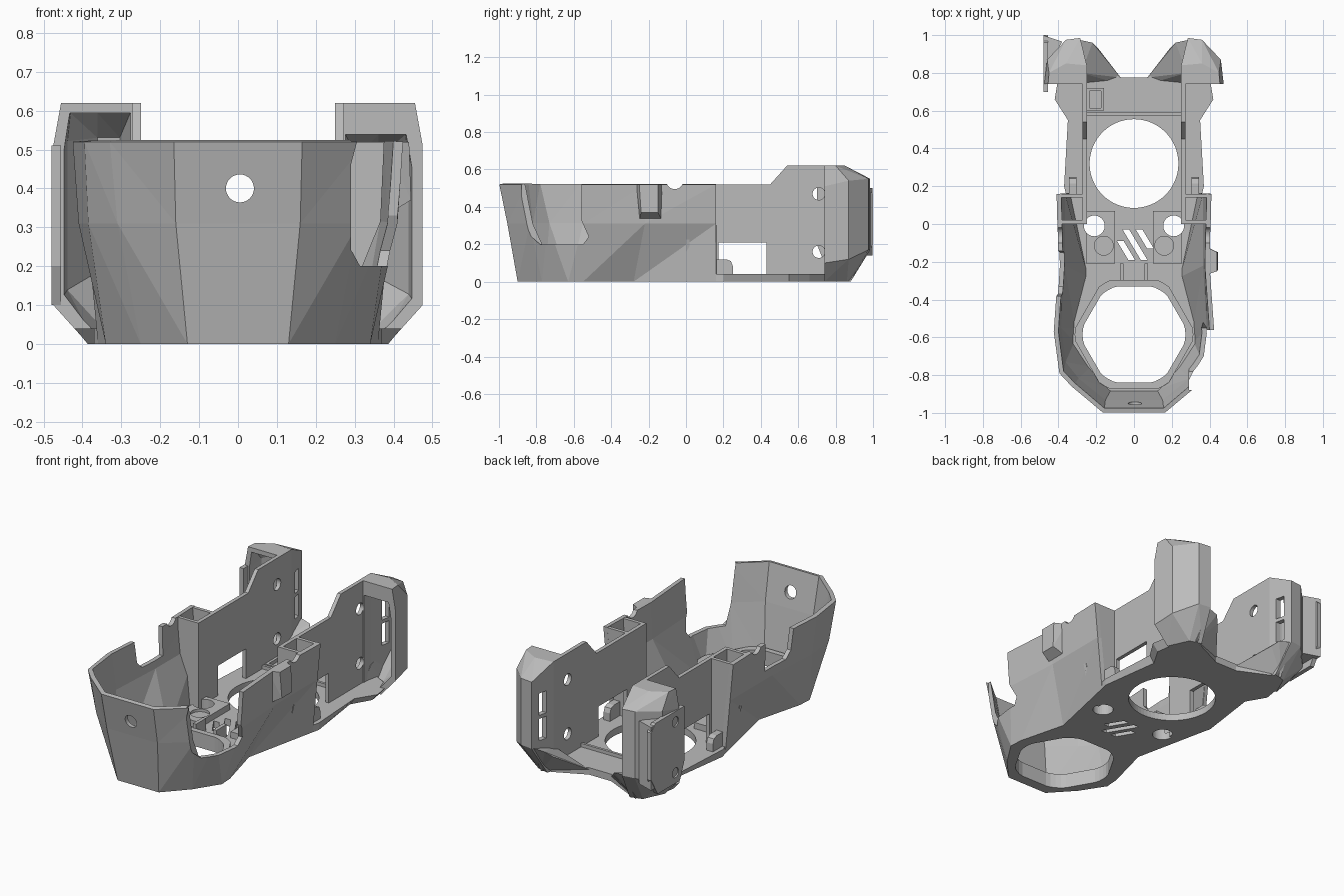
import bpy, bmesh, math

cube = bpy.data.objects.get("Cube")
if cube:
    bpy.data.objects.remove(cube, do_unlink=True)

grey = bpy.data.materials.new("plain_grey")
grey.use_nodes = True
grey.diffuse_color = (0.5, 0.5, 0.5, 1)
grey.node_tree.nodes["Principled BSDF"].inputs["Base Color"].default_value = grey.diffuse_color


def finish(name, bm):
    bmesh.ops.recalc_face_normals(bm, faces=bm.faces[:])
    mesh = bpy.data.meshes.new(name)
    bm.to_mesh(mesh)
    bm.free()
    mesh.materials.append(grey)
    obj = bpy.data.objects.new(name, mesh)
    bpy.context.collection.objects.link(obj)
    return obj


def prism(name, pts, axis, a, b):
    """Extrude a 2D profile along an axis from a to b."""
    def place(p, d):
        return {"x": (d, p[0], p[1]), "y": (p[0], d, p[1]), "z": (p[0], p[1], d)}[axis]
    bm = bmesh.new()
    lo = [bm.verts.new(place(p, a)) for p in pts]
    hi = [bm.verts.new(place(p, b)) for p in pts]
    bm.faces.new(lo)
    bm.faces.new(hi)
    n = len(pts)
    for i in range(n):
        j = (i + 1) % n
        bm.faces.new((lo[i], lo[j], hi[j], hi[i]))
    return finish(name, bm)


def box(name, x0, x1, y0, y1, z0, z1):
    return prism(name, [(x0, y0), (x1, y0), (x1, y1), (x0, y1)], "z", z0, z1)


def hull(name, pts):
    bm = bmesh.new()
    for p in pts:
        bm.verts.new(p)
    bmesh.ops.convex_hull(bm, input=bm.verts[:])
    loose = [v for v in bm.verts if not v.link_faces]
    bmesh.ops.delete(bm, geom=loose, context="VERTS")
    bmesh.ops.dissolve_limit(bm, angle_limit=0.01, verts=bm.verts[:], edges=bm.edges[:])
    return finish(name, bm)


def circle(cx, cy, r, n=32):
    return [(cx + r * math.cos(math.tau * i / n), cy + r * math.sin(math.tau * i / n)) for i in range(n)]


def apply(obj, mod):
    bpy.context.view_layer.objects.active = obj
    bpy.ops.object.modifier_apply(modifier=mod.name)


def cut(obj, *cutters):
    for c in cutters:
        mod = obj.modifiers.new("cut", "BOOLEAN")
        mod.operation = "DIFFERENCE"
        mod.solver = "EXACT"
        mod.object = c
        apply(obj, mod)
        bpy.data.objects.remove(c, do_unlink=True)


def hexagon(apothem, r_max, n=60):
    """Hexagon with rounded corners around the front opening."""
    pts = []
    for i in range(n):
        a = math.tau * i / n
        rem = (a % (math.pi / 3)) - math.pi / 6
        r = min(r_max, apothem / math.cos(rem))
        pts.append((r * math.cos(a), -0.585 + r * math.sin(a)))
    return pts


# Faceted front shell: three outlines lofted, from front corner to open rear
low = [(.13, -.9), (.25, -.77), (.34, -.63), (.335, -.55), (.265, -.28), (.36, .16)]
mid = [(.16, -.955), (.31, -.835), (.385, -.74), (.41, -.55), (.39, -.22), (.39, .16)]
top = [(.165, -.998), (.33, -.86), (.395, -.79), (.425, -.57), (.4, -.22), (.41, .16)]
bm = bmesh.new()
rows = []
for pts, z in ((low, 0), (mid, .31), (top, .52)):
    loop = [(-x, y) for x, y in reversed(pts)] + pts
    rows.append([bm.verts.new((x, y, z)) for x, y in loop])
for r0, r1 in zip(rows, rows[1:]):
    for i in range(len(r0) - 1):
        a, b, c, d = r0[i], r0[i + 1], r1[i + 1], r1[i]
        if i < len(low):
            a, b, c, d = b, c, d, a
        bm.faces.new((a, b, c))
        bm.faces.new((a, c, d))
bmesh.ops.dissolve_limit(bm, angle_limit=0.02, verts=bm.verts[:], edges=bm.edges[:])
shell = finish("front_shell", bm)
thick = shell.modifiers.new("wall", "SOLIDIFY")
thick.thickness = 0.025
thick.offset = -1
apply(shell, thick)
notch = [(-.88, .6), (-.88, .38), (-.86, .27), (-.78, .2), (-.55, .2), (-.52, .24), (-.56, .33), (-.56, .6)]
scoop = [(-.39, .6), (-.37, .4), (-.33, .36), (-.15, .36), (-.14, .6)]
cut(shell,
    prism("cutter", circle(.005, .4, .036), "y", -1.2, -.8),
    prism("cutter", notch, "x", .29, .6),
    prism("cutter", scoop, "x", -.6, -.25),
    prism("cutter", circle(-.06, .54, .045), "x", -.6, .6))

# Floor plate with chamfered rear flanks and its openings
outline = low + [(.37, .2), (.35, .55), (.42, .66), (.4, .78), (.25, .86), (.07, .775)]
floor = prism("floor_plate", outline + [(-x, y) for x, y in reversed(outline)], "z", 0, .04)
for v in floor.data.vertices:
    if v.co.z < .01 and v.co.y > .5 and abs(v.co.x) > .3:
        v.co.x *= .92
cut(floor,
    prism("cutter", hexagon(.255, .272), "z", -.1, .2),
    prism("cutter", circle(0, .32, .235, 64), "z", -.1, .2))
for s in (-1, 1):
    cut(floor, prism("cutter", circle(.21 * s, -.01, .055), "z", -.1, .2))
for x, y0, y1 in ((-.09, -.19, -.09), (-.06, -.19, -.03), (.01, -.13, -.03)):
    d = (y1 - y0) * .6
    cut(floor, prism("cutter", [(x, y1), (x + d, y0), (x + d + .035, y0), (x + .035, y1)], "z", -.1, .2))

# Raised rim around the front opening
rim = prism("opening_rim", hexagon(.287, .314), "z", .03, .085)
cut(rim, prism("cutter", hexagon(.255, .272), "z", -.1, .2))

# Cross lip and square socket on the rear floor
box("rear_lip", -.25, .25, .575, .59, .03, .06)
socket = box("square_socket", -.25, -.16, .6, .72, .03, .06)
cut(socket, box("cutter", -.235, -.175, .615, .705, .02, .1))

# Rear arm outline, reused inset for the hollow
arm_pts = [(.25, .74, 0), (.26, .88, 0), (.33, .86, 0), (.385, .74, 0),
           (.285, .985, .17), (.36, .975, .17), (.46, .87, .12), (.475, .74, .1),
           (.25, .84, 0), (.25, .84, .62),
           (.285, .985, .55), (.36, .975, .55), (.46, .87, .54), (.475, .74, .51),
           (.25, .74, .62), (.36, .85, .62), (.45, .8, .62), (.455, .74, .62)]
wall_profile = [(.0, 0), (.0, .52), (.45, .52), (.54, .62), (.835, .62), (.835, 0)]

for s, side, ceiling in ((1, "left", .82), (-1, "right", .91)):
    def sbox(name, x0, x1, *rest):
        return box(name, s * x0, s * x1, *rest)

    # Flat side wall with window and two bolt holes
    wall = prism(side + "_side_wall", wall_profile, "x", s * .25, s * .272)
    cut(wall, sbox("cutter", .2, .3, .175, .43, .04, .21),
        prism("cutter", circle(.71, .47, .033), "x", s * .2, s * .3),
        prism("cutter", circle(.71, .16, .033), "x", s * .2, s * .3))

    # Square channel beside the shell, its end plates following the wall slope
    for name, y, x0, x1, x2 in (("front", 0, .305, .375, .385), ("back", .14, .345, .38, .4)):
        prism(side + "_channel_" + name,
              [(s * .25, 0), (s * x0, 0), (s * x1, .31), (s * x2, .52), (s * .25, .52)], "y", y, y + .02)

    # Round-topped tab behind the channel
    prism(side + "_channel_tab", [(.16, .03), (.16, .12), (.215, .12), (.24, .11), (.25, .085), (.25, .03)],
          "x", s * .305, s * .345)

    # Hollow faceted rear arm, open to the front, with two slots on the inner side
    arm = hull(side + "_rear_arm", [(s * x, y, z) for x, y, z in arm_pts])
    cut(arm, hull("cutter", [(s * (.277 + (x - .25) * .77), .7 + (y - .74) * 1.06, .03 + z * ceiling)
                             for x, y, z in arm_pts]))
    for z in (.2, .345):
        cut(arm, sbox("cutter", .2, .33, .885, .935, z, z + .125))
    for z in (.16, .47):
        cut(arm, prism("cutter", circle(.71, z, .033), "x", s * .2, s * .3))

    # Sloped foot joining floor and arm
    hull(side + "_rear_foot", [(s * x, y, z) for x, y, z in (
        (.27, .72, 0), (.07, .74, 0), (.07, .775, .03), (.3, .88, 0), (.24, .77, .07),
        (.19, .93, .13), (.22, .96, .16), (.29, .975, .17), (.28, .8, .12))])

    # Raised pad with through hole and shallow dimple
    pad = sbox(side + "_floor_pad", .1, .255, -.21, .07, .03, .075)
    cut(pad, prism("cutter", circle(.21 * s, -.01, .055), "z", -.1, .2),
        prism("cutter", circle(.16 * s, -.115, .05), "z", .06, .2))

    # Small bracket at the neck
    sbox(side + "_neck_bracket", .055, .075, -.3, -.21, .03, .11)

# Latch bump on the left wall
hull("latch_bump", [(.38, -.27, .52), (.38, -.12, .52), (.44, -.25, .52), (.44, -.15, .52),
                    (.38, -.25, .33), (.38, -.13, .33), (.445, -.24, .37), (.445, -.15, .37)])

# Cover plate on the outside of the right arm, wedged against its rear corner
cover = prism("cover_plate", [(.7, .2), (.74, .1), (.94, .1), (1, .2), (1, .47), (.96, .51), (.7, .51)],
              "x", -.48, -.455)
for z in (.16, .45):
    cut(cover, prism("cutter", circle(.78, z, .028), "x", -.6, -.4))
prism("cover_wedge", [(-.478, .998), (-.38, .965), (-.45, .84), (-.478, .83)], "z", .14, .5)
